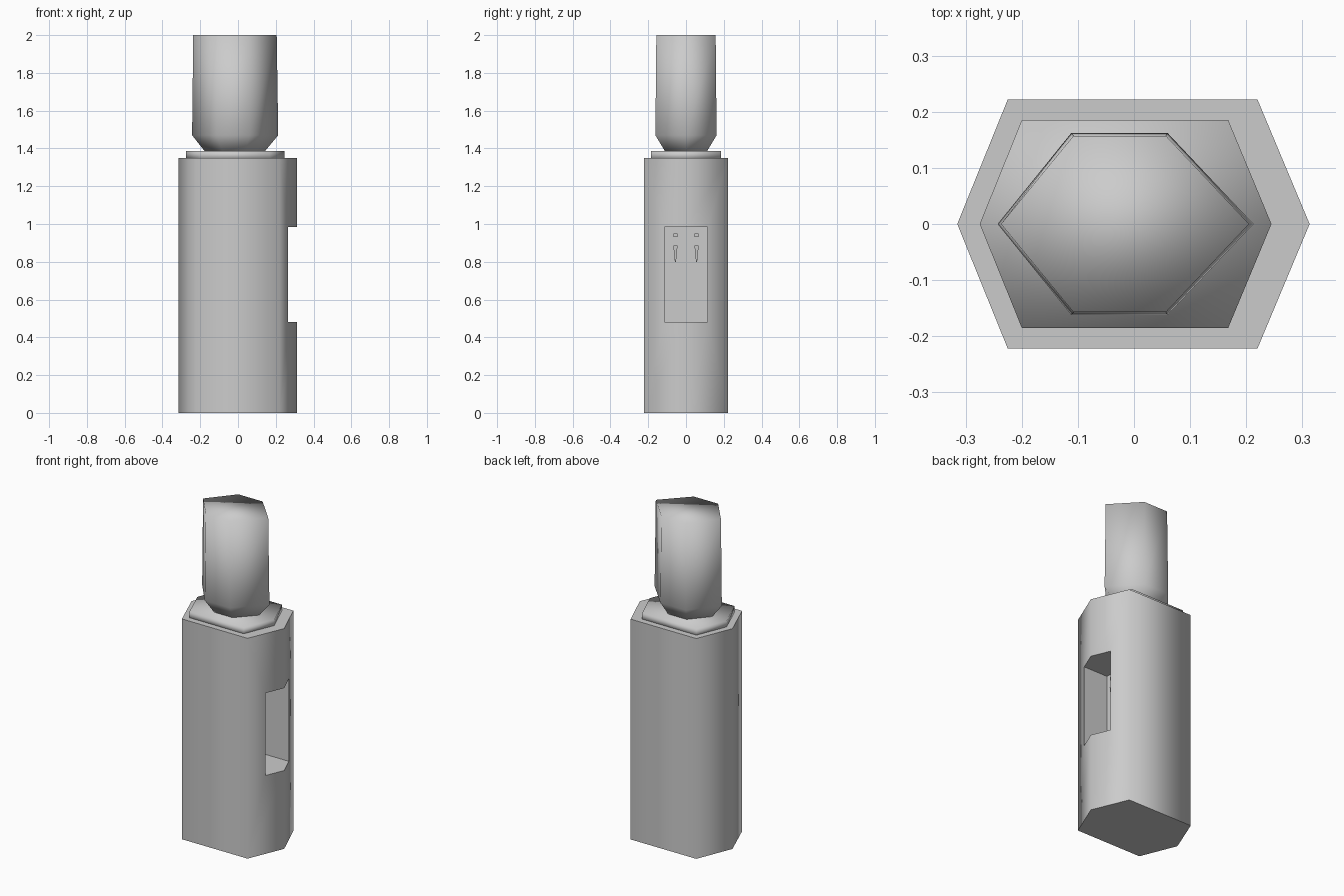
import bpy, bmesh, math

if "Cube" in bpy.data.objects:
    bpy.data.objects.remove(bpy.data.objects["Cube"])


def hexagon(left, right, flat_left, flat_right, half_depth):
    """Elongated hexagon with points on the x axis."""
    return [(left, 0), (flat_left, -half_depth), (flat_right, -half_depth),
            (right, 0), (flat_right, half_depth), (flat_left, half_depth)]


def loft(name, rings):
    """Closed solid through (z, outline) rings."""
    bm = bmesh.new()
    loops = [[bm.verts.new((x, y, z)) for x, y in outline] for z, outline in rings]
    for low, high in zip(loops, loops[1:]):
        n = len(low)
        for i in range(n):
            j = (i + 1) % n
            bm.faces.new((low[i], low[j], high[j], high[i]))
    bm.faces.new(loops[0][::-1])
    bm.faces.new(loops[-1])
    bmesh.ops.recalc_face_normals(bm, faces=bm.faces)
    mesh = bpy.data.meshes.new(name)
    bm.to_mesh(mesh)
    bm.free()
    obj = bpy.data.objects.new(name, mesh)
    bpy.context.collection.objects.link(obj)
    return obj


def smooth(obj, degrees):
    bpy.ops.object.select_all(action='DESELECT')
    obj.select_set(True)
    bpy.context.view_layer.objects.active = obj
    bpy.ops.object.shade_smooth_by_angle(angle=math.radians(degrees))


def rect(x0, x1, y0, y1):
    return [(x0, y0), (x1, y0), (x1, y1), (x0, y1)]


RECESS_X = 0.10

# cabinet with dispensing recess cut into the +x side
outline = hexagon(-0.315, 0.313, -0.225, 0.22, 0.222)
cabinet = loft("cabinet", [(0, outline), (1.35, outline)])
opening = rect(RECESS_X, 0.5, -0.114, 0.114)
cutter = loft("recess_cutter", [(0.48, opening), (0.985, opening)])
cutter.hide_render = True
cut = cabinet.modifiers.new("recess", 'BOOLEAN')
cut.object = cutter
cut.solver = 'EXACT'
bpy.context.view_layer.objects.active = cabinet
bpy.ops.object.modifier_apply(modifier=cut.name)
bpy.data.objects.remove(cutter)
smooth(cabinet, 70)

# collar the bottle sits in
outline = hexagon(-0.275, 0.245, -0.2, 0.168, 0.185)
smooth(loft("collar", [(1.34, outline), (1.387, outline)]), 180)

# upturned water bottle
smooth(loft("bottle", [
    (1.38, hexagon(-0.172, 0.138, -0.08, 0.04, 0.108)),
    (1.47, hexagon(-0.243, 0.213, -0.112, 0.06, 0.162)),
    (2.0, hexagon(-0.237, 0.205, -0.108, 0.057, 0.157))]), 180)

# pair of taps: button on the recess wall and tapered spout lever below
for side, y in (("left", -0.056), ("right", 0.056)):
    button = rect(RECESS_X - 0.01, RECESS_X + 0.02, y - 0.01, y + 0.01)
    loft("tap_button_" + side, [(0.93, button), (0.95, button)])
    loft("tap_lever_" + side, [
        (0.80, rect(RECESS_X + 0.008, RECESS_X + 0.014, y - 0.003, y + 0.003)),
        (0.885, rect(RECESS_X - 0.005, RECESS_X + 0.02, y - 0.011, y + 0.011))])
